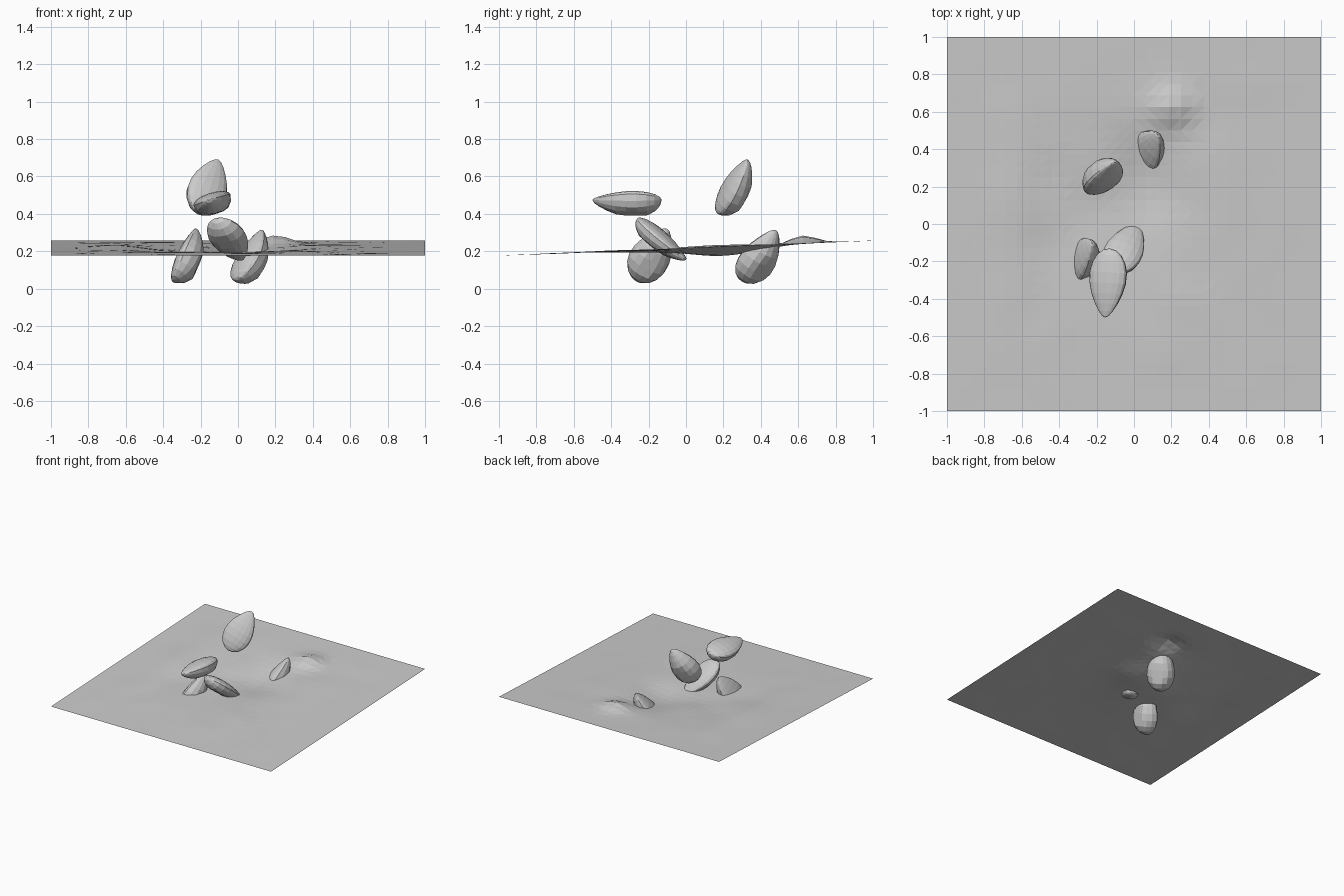
import bpy, bmesh, math, random
from mathutils import Vector, Matrix, noise

if "Cube" in bpy.data.objects:
    bpy.data.objects.remove(bpy.data.objects["Cube"])

random.seed(4)


def add_object(name, bm):
    mesh = bpy.data.meshes.new(name)
    bm.to_mesh(mesh)
    bm.free()
    ob = bpy.data.objects.new(name, mesh)
    bpy.context.collection.objects.link(ob)
    return ob


def bump(x, y, cx, cy, rx, ry):
    return math.exp(-((x - cx) / rx) ** 2 - ((y - cy) / ry) ** 2)


# Ground sheet: gentle slope with a shallow dip and a small mound
bm = bmesh.new()
bmesh.ops.create_grid(bm, x_segments=32, y_segments=32, size=1)
for v in bm.verts:
    x, y, _ = v.co
    z = 0.217 + 0.04 * y
    z -= 0.045 * bump(x, y, 0.05, 0.22, 0.2, 0.25)
    z -= 0.02 * bump(x, y, -0.3, 0.0, 0.35, 0.4)
    z += 0.045 * bump(x, y, 0.2, 0.62, 0.11, 0.1)
    z += 0.015 * bump(x, y, -0.62, 0.1, 0.15, 0.5)
    z += 0.012 * noise.noise(Vector((x * 4, y * 4, 0.7))) * (1 - max(abs(x), abs(y)))
    v.co.z = z
bmesh.ops.triangulate(bm, faces=bm.faces[:])
add_object("ground_sheet", bm)


# Seed half: nearly flat face on one side, rounded hull with a flat oval on the other
def seed(name, blunt, tip, normal, width=0.2, depth=0.1):
    blunt, tip = Vector(blunt), Vector(tip)
    axis = tip - blunt
    length = axis.length
    a = axis.normalized()
    n = Vector(normal)
    n = (n - a * n.dot(a)).normalized()
    b = n.cross(a)
    bm = bmesh.new()
    bmesh.ops.create_uvsphere(bm, u_segments=16, v_segments=10, radius=1,
                              matrix=Matrix.Rotation(math.pi / 2, 4, 'Y'))
    for v in bm.verts:
        x, y, z = v.co
        taper = 1.06 - 0.3 * x - 0.16 * x * x    # blunt end wide, far end pointed
        y *= taper * width / 2
        z *= taper
        z = z * 0.035 if z > 0 else max(z, -0.9) * depth
        v.co = (blunt + tip) / 2 + a * x * length / 2 + b * y + n * z
    bmesh.ops.recalc_face_normals(bm, faces=bm.faces[:])
    return add_object(name, bm)


seed("seed_upper", (-0.205, 0.165, 0.405), (-0.105, 0.33, 0.69), (0.3, -0.8, 0.3))
seed("seed_level", (-0.13, -0.13, 0.475), (-0.155, -0.5, 0.475), (-0.3, 0, 0.95), 0.19, 0.085)
seed("seed_leaning", (-0.11, -0.255, 0.375), (0.02, 0.0, 0.155), (0.15, 0.6, 0.75), 0.19, 0.07)
seed("seed_sunk_front", (-0.345, -0.265, 0.045), (-0.225, -0.1, 0.32), (-0.85, 0.1, 0.45))
seed("seed_sunk_back", (-0.005, 0.3, 0.045), (0.125, 0.48, 0.315), (-0.7, -0.4, 0.57))
